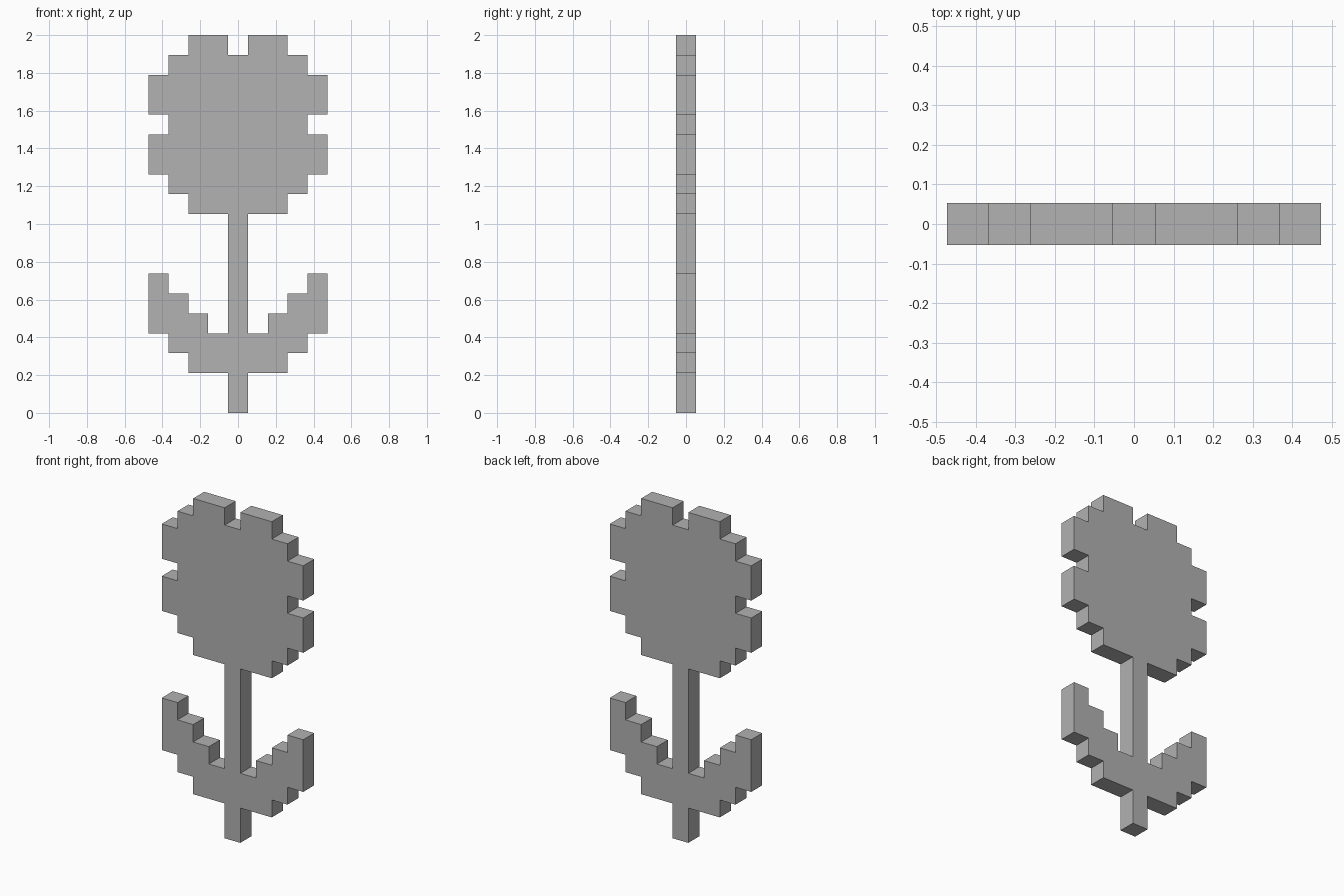
import bpy
import bmesh
from mathutils import Vector

cube = bpy.data.objects.get("Cube")
if cube:
    bpy.data.objects.remove(cube, do_unlink=True)

UNIT = 2 / 19          # one step of the blocky grid
HALF = UNIT / 2        # half the thickness

grey = bpy.data.materials.new("plain_grey")
grey.use_nodes = True
colour = (0.445, 0.445, 0.445, 1)
grey.diffuse_color = colour
grey.node_tree.nodes["Principled BSDF"].inputs["Base Color"].default_value = colour


def staircase(start, moves):
    """Turn alternating (sideways, up) steps into outline corners."""
    x, z = start
    points = [(x, z)]
    for dx, dz in moves:
        if dx:
            x += dx
            points.append((x, z))
        if dz:
            z += dz
            points.append((x, z))
    return points


# Left half of the outline in grid steps, from the foot to the top notch
stem_foot = [(0, 2)]
leaf = [(2, 1), (1, 1), (1, 3), (-1, -1), (-1, -1), (-1, -1), (-1, 0)]
stem_top = [(0, 6)]
petals = [(2, 1), (1, 1), (1, 2), (-1, 1), (1, 2), (-1, 1), (-1, 1), (-2, -1)]
half = staircase((0.5, 0), stem_foot + leaf + stem_top + petals)

# Mirror the half outline into a closed loop and give it thickness
outline = half + [(-x, z) for x, z in reversed(half)]
bm = bmesh.new()
front = bm.faces.new([bm.verts.new((x * UNIT, -HALF, z * UNIT)) for x, z in outline])
body = bmesh.ops.extrude_face_region(bm, geom=[front], use_keep_orig=True)
moved = [v for v in body["geom"] if isinstance(v, bmesh.types.BMVert)]
bmesh.ops.translate(bm, verts=moved, vec=Vector((0, UNIT, 0)))
bmesh.ops.recalc_face_normals(bm, faces=bm.faces)

mesh = bpy.data.meshes.new("flower")
bm.to_mesh(mesh)
bm.free()
mesh.materials.append(grey)
flower = bpy.data.objects.new("flower", mesh)
bpy.context.collection.objects.link(flower)
